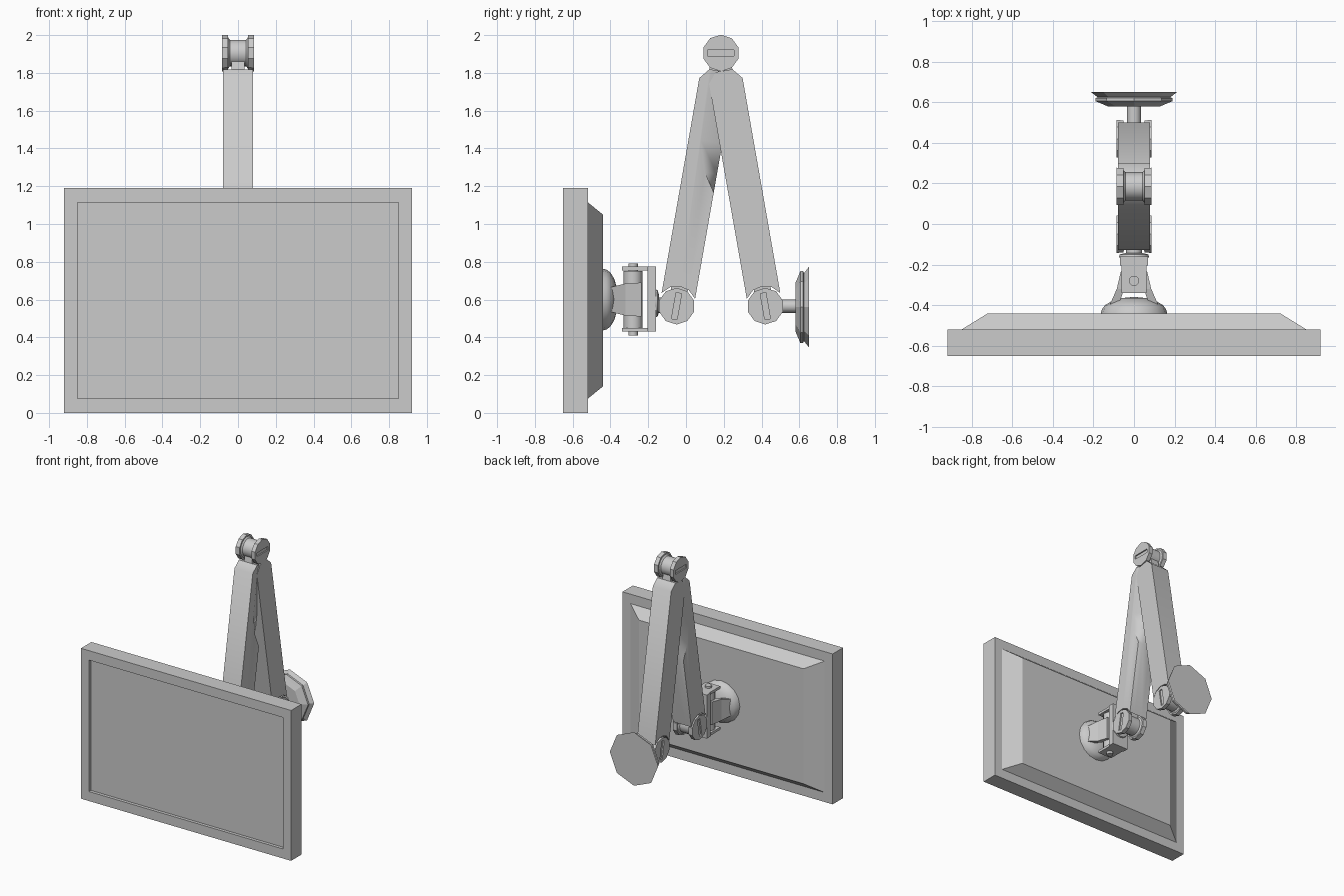
import bpy, bmesh, math
from mathutils import Vector, Matrix

if "Cube" in bpy.data.objects:
    bpy.data.objects.remove(bpy.data.objects["Cube"])


def finish(name, bm, smooth=False):
    bmesh.ops.recalc_face_normals(bm, faces=bm.faces)
    me = bpy.data.meshes.new(name)
    bm.to_mesh(me)
    bm.free()
    ob = bpy.data.objects.new(name, me)
    bpy.context.collection.objects.link(ob)
    if smooth:
        bpy.ops.object.select_all(action='DESELECT')
        ob.select_set(True)
        bpy.context.view_layer.objects.active = ob
        bpy.ops.object.shade_smooth_by_angle(angle=math.radians(40))
    return ob


def add_loft(bm, rings):
    """Skin equal-length rings of points and cap both ends."""
    vs = [[bm.verts.new(p) for p in r] for r in rings]
    n = len(rings[0])
    for a, b in zip(vs, vs[1:]):
        for i in range(n):
            j = (i + 1) % n
            bm.faces.new((a[i], a[j], b[j], b[i]))
    bm.faces.new(vs[0])
    bm.faces.new(vs[-1])


def loft(name, rings, smooth=False):
    bm = bmesh.new()
    add_loft(bm, rings)
    return finish(name, bm, smooth)


def circles(axis, c, profile, sides, spin=0.0):
    """Rings (radius, offset) around an axis through c."""
    k = 'XYZ'.index(axis)
    rings = []
    for r, h in profile:
        ring = []
        for i in range(sides):
            a = spin + 2 * math.pi * i / sides
            p = [0, 0, 0]
            p[k], p[(k + 1) % 3], p[(k + 2) % 3] = h, r * math.cos(a), r * math.sin(a)
            ring.append(Vector(c) + Vector(p))
        rings.append(ring)
    return rings


def rect_y(y, x, z0, z1):
    return [(-x, y, z0), (x, y, z0), (x, y, z1), (-x, y, z1)]


def box(name, x, y0, y1, z0, z1):
    return loft(name, [rect_y(y0, x, z0, z1), rect_y(y1, x, z0, z1)])


# Screen: recessed panel, frame and sloped back
loft("screen", [rect_y(-.625, .85, .075, 1.115), rect_y(-.65, .85, .075, 1.115),
                rect_y(-.65, .92, 0, 1.19), rect_y(-.52, .92, 0, 1.19),
                rect_y(-.52, .85, .075, 1.115), rect_y(-.44, .72, .14, 1.05)])

# Rear dome and the two fins that hold the swivel tube
loft("screen_dome", circles('Y', (0, 0, .6), [(.165, -.445), (.158, -.42), (.143, -.4), (.11, -.38),
                                              (.06, -.365), (.01, -.36)], 16), True)
for s, side in ((-1, "left"), (1, "right")):
    loft("swivel_fin_" + side, [
        [(s * a, y, .6 - h), (s * b, y, .6 - h), (s * b, y, .6 + h), (s * a, y, .6 + h)]
        for y, a, b, h in ((-.43, .09, .13, .06), (-.395, .075, .118, .066),
                           (-.32, .048, .085, .085), (-.235, .04, .065, .09))])

# Swivel: tube, pin and U-shaped bracket
loft("swivel_tube", circles('Z', (0, -.28, 0), [(.05, .45), (.05, .75)], 16), True)
loft("swivel_pin", circles('Z', (0, -.28, 0), [(.025, .41), (.025, .79)], 12), True)
box("bracket_top", .062, -.34, -.16, .755, .775)
box("bracket_bottom", .062, -.34, -.16, .43, .45)
box("bracket_back", .07, -.205, -.16, .43, .775)
loft("bracket_boss", circles('Y', (0, 0, .58), [(.075, -.165), (.07, -.15), (.04, -.142)], 16), True)
loft("front_stub", circles('Y', (0, 0, .57), [(.04, -.165), (.04, -.05)], 12), True)

# Wall plate and its stub
loft("wall_stub", circles('Y', (0, 0, .565), [(.035, .43), (.035, .59)], 12), True)
loft("wall_plate", circles('Y', (0, 0, .56), [(.13, .58), (.165, .595), (.19, .605), (.19, .62),
                                              (.18, .625), (.212, .65)], 8))


# Knuckle joints: barrel, ten-sided caps, engraved slots
def knuckle(name, y, z, tilt):
    c = (0, y, z)
    loft(name + "_barrel", circles('X', c, [(.085, -.055), (.07, -.042), (.07, .042), (.085, .055)], 16), True)
    caps, cut = bmesh.new(), bmesh.new()
    for s in (-1, 1):
        add_loft(caps, circles('X', c, [(.095, s * .052), (.097, s * .085)], 10, math.pi / 2))
        m = (Matrix.Translation((s * .085, y, z)) @ Matrix.Rotation(tilt, 4, 'X')
             @ Matrix.Diagonal((.02, .14, .03, 1)))
        bmesh.ops.create_cube(cut, size=1, matrix=m)
    ob = finish(name + "_caps", caps)
    cutter = finish(name + "_slot_cutter", cut)
    cutter.hide_render = True
    cutter.hide_set(True)
    mod = ob.modifiers.new("slots", 'BOOLEAN')
    mod.operation = 'DIFFERENCE'
    mod.object = cutter


TOP, FRONT, REAR = (.185, 1.905), (-.05, .565), (.42, .565)
knuckle("top_knuckle", *TOP, 0)
knuckle("front_knuckle", *FRONT, math.radians(80))
knuckle("rear_knuckle", *REAR, math.radians(100))


# Arms: concave foot, chamfered top, optional scoop along the inner side
def arm(name, foot, inner, scooped):
    p = Vector(foot)
    d = Vector(TOP) - p
    L = d.length
    d.normalize()
    n = Vector((d.y, -d.x)) * inner

    def at(x, t, s):
        q = p + n * t + d * s
        return (x, q.x, q.y)

    base = [(.045, L - .095), (-.045, L - .095), (-.09, L - .15), (-.09, .055),
            (-.05, .094), (0, .106), (.05, .094), (.09, .055)]
    full = base + [(.09, s) for s in (.626, .725, .889, 1.16, L - .15)]
    scoop = [(-.03, L - .095)] + base[1:] + [(.09, .626), (.025, .725), (-.024, .889),
                                             (-.032, 1.16), (-.036, L - .13)]
    side = scoop if scooped else full
    loft(name, [[at(x, t, s) for t, s in prof] for x, prof in
                ((-.08, side), (-.035, full), (.035, full), (.08, side))], True)
    # necks reaching into the barrels
    for label, a, b in (("_lower_neck", 0, .2), ("_upper_neck", L - .2, L)):
        loft(name + label, [[at(x, t, s) for t, s in ((-.045, a), (.045, a), (.045, b), (-.045, b))]
                            for x in (-.034, .034)])


arm("front_arm", FRONT, 1, True)
arm("rear_arm", REAR, -1, False)
